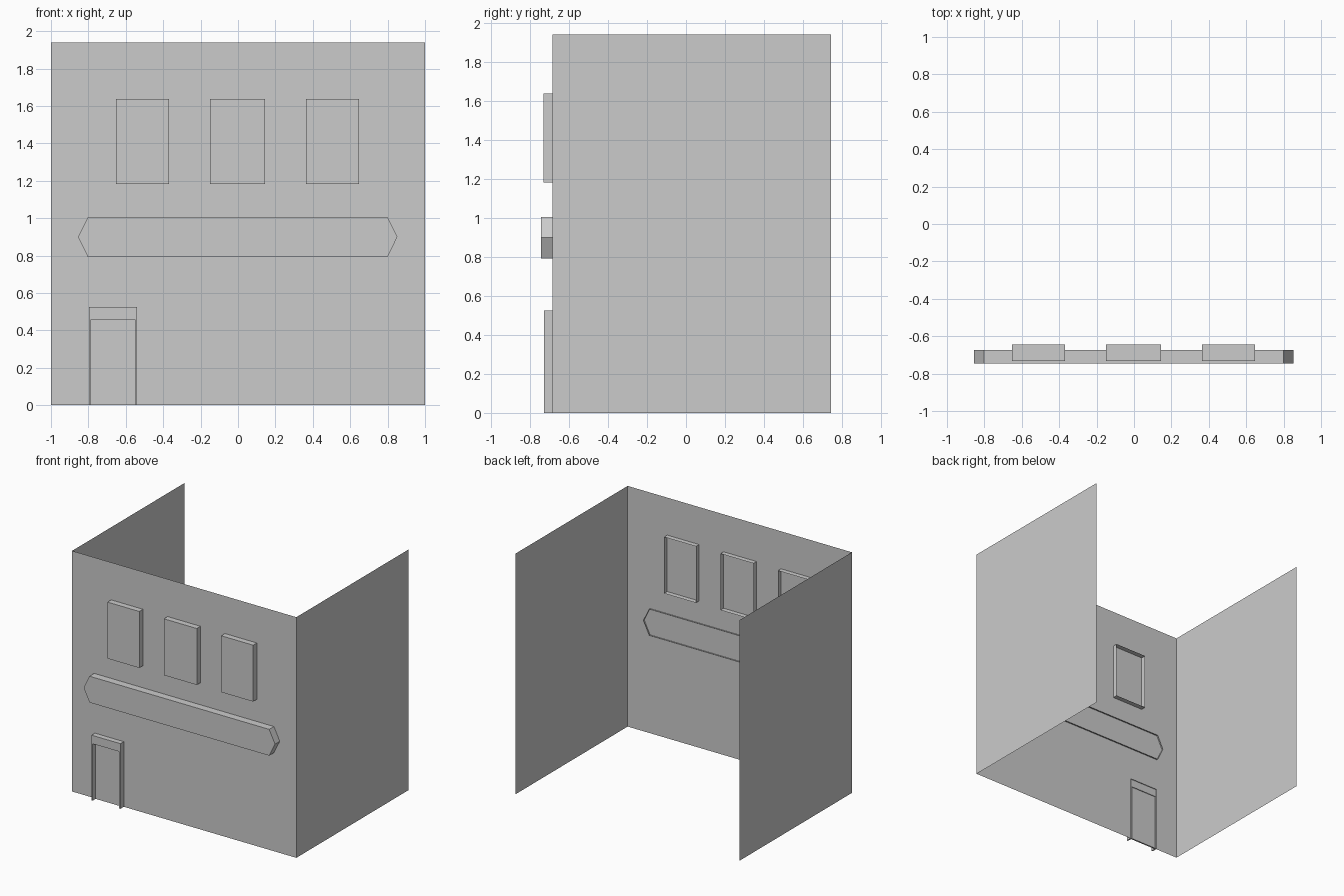
import bpy, bmesh

if "Cube" in bpy.data.objects:
    bpy.data.objects.remove(bpy.data.objects["Cube"])

WALL_Y = -0.685


def finish(name, bm):
    bmesh.ops.remove_doubles(bm, verts=bm.verts, dist=1e-5)
    mesh = bpy.data.meshes.new(name)
    bm.to_mesh(mesh)
    bm.free()
    obj = bpy.data.objects.new(name, mesh)
    bpy.context.collection.objects.link(obj)
    return obj


def open_prism(name, profile, y_front, y_back):
    """Front face from an x-z profile (counter-clockwise), with rims running back; open rear."""
    bm = bmesh.new()
    face = bm.faces.new([bm.verts.new((x, y_front, z)) for x, z in profile])
    rim = bmesh.ops.extrude_edge_only(bm, edges=face.edges[:])
    moved = [g for g in rim["geom"] if isinstance(g, bmesh.types.BMVert)]
    bmesh.ops.translate(bm, verts=moved, vec=(0, y_back - y_front, 0))
    bmesh.ops.recalc_face_normals(bm, faces=bm.faces[:])
    if face.normal.y > 0:
        bmesh.ops.reverse_faces(bm, faces=bm.faces[:])
    return finish(name, bm)


def rect(x0, x1, z0, z1):
    return [(x0, z0), (x1, z0), (x1, z1), (x0, z1)]


# Three single-sheet walls: left, front, right
bm = bmesh.new()
plan = [(-1, 0.745), (-1, WALL_Y), (1, WALL_Y), (1, 0.745)]
low = [bm.verts.new((x, y, 0)) for x, y in plan]
high = [bm.verts.new((x, y, 1.94)) for x, y in plan]
for i in range(3):
    bm.faces.new((low[i], low[i + 1], high[i + 1], high[i]))
finish("walls", bm)

# Upper windows
for side, x0, x1 in (("left", -0.652, -0.368), ("middle", -0.149, 0.145), ("right", 0.363, 0.647)):
    open_prism("window_" + side, rect(x0, x1, 1.183, 1.638), -0.732, -0.645)

# Sign board with pointed ends
open_prism("sign_board",
           [(-0.855, 0.90), (-0.803, 0.793), (0.80, 0.793),
            (0.852, 0.90), (0.80, 1.005), (-0.803, 1.005)], -0.745, -0.674)

# Door surround (arch-shaped profile) and recessed door leaf
open_prism("door_surround",
           [(-0.797, 0), (-0.786, 0), (-0.786, 0.458), (-0.55, 0.458),
            (-0.55, 0), (-0.539, 0), (-0.539, 0.525), (-0.797, 0.525)], -0.728, -0.679)
open_prism("door_leaf", rect(-0.786, -0.55, 0, 0.458), -0.691, -0.679)
